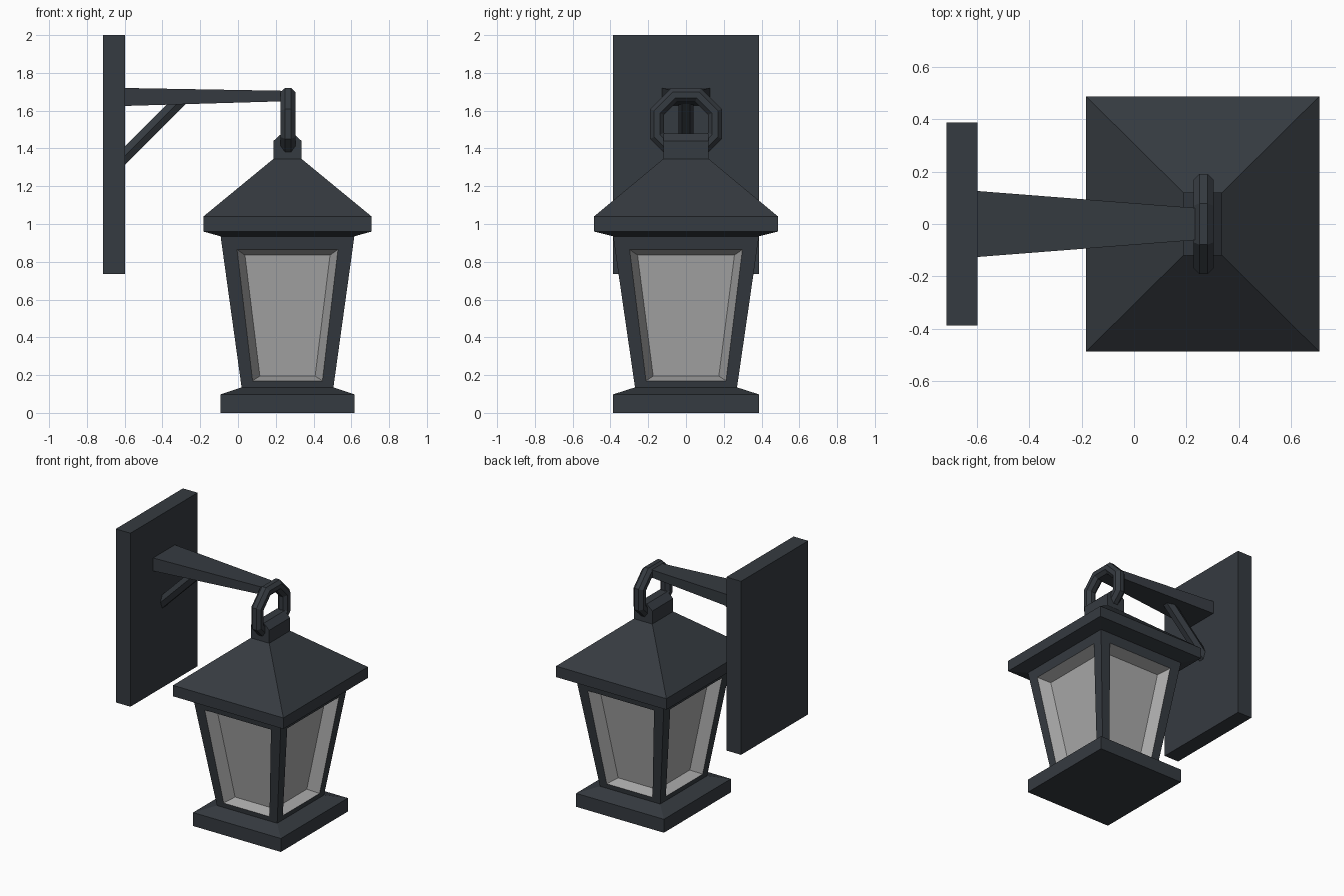
import bpy, bmesh, math
from mathutils import Vector, Matrix

if "Cube" in bpy.data.objects:
    bpy.data.objects.remove(bpy.data.objects["Cube"])

CX = 0.262  # lantern axis


def material(name, color):
    m = bpy.data.materials.new(name)
    m.diffuse_color = color
    m.use_nodes = True
    m.node_tree.nodes["Principled BSDF"].inputs["Base Color"].default_value = m.diffuse_color
    return m


IRON = material("dark_iron", (0.036, 0.043, 0.052, 1))
GLASS = material("grey_glass", (0.4, 0.4, 0.4, 1))


def make(name, verts, faces, mat=IRON):
    mesh = bpy.data.meshes.new(name)
    mesh.from_pydata([tuple(v) for v in verts], [], faces)
    bm = bmesh.new()
    bm.from_mesh(mesh)
    bmesh.ops.remove_doubles(bm, verts=bm.verts, dist=1e-5)
    bmesh.ops.recalc_face_normals(bm, faces=bm.faces)
    bm.to_mesh(mesh)
    bm.free()
    mesh.materials.append(mat)
    ob = bpy.data.objects.new(name, mesh)
    bpy.context.collection.objects.link(ob)
    return ob


def skin(name, rings, closed=False):
    """Join equal-sized vertex rings into a solid or a closed loop."""
    n, k = len(rings[0]), len(rings)
    faces = []
    for r in range(k if closed else k - 1):
        s = (r + 1) % k
        faces += [(r*n + i, r*n + (i+1) % n, s*n + (i+1) % n, s*n + i) for i in range(n)]
    if not closed:
        faces += [tuple(range(n))[::-1], tuple(range((k-1)*n, k*n))]
    return make(name, [v for ring in rings for v in ring], faces)


def rect_z(hx, hy, z, cx=CX):
    return [(cx-hx, -hy, z), (cx+hx, -hy, z), (cx+hx, hy, z), (cx-hx, hy, z)]


def rect_x(x, hy, z0, z1):
    return [(x, -hy, z0), (x, hy, z0), (x, hy, z1), (x, -hy, z1)]


# Wall plate and tapered arm
skin("wall_plate", [rect_x(-0.715, 0.387, 0.735, 2.0), rect_x(-0.597, 0.387, 0.735, 2.0)])
skin("arm", [rect_x(-0.60, 0.126, 1.625, 1.72), rect_x(0.25, 0.06, 1.65, 1.705)])

# Six-sided diagonal brace
across = Vector((-1, 0, 1)).normalized()
brace = []
for p in (Vector((-0.65, 0, 1.31)), Vector((-0.30, 0, 1.66))):
    brace.append([p + 0.04*(Vector((0, 1, 0))*math.cos(a) + across*math.sin(a))
                  for a in (i*math.pi/3 for i in range(6))])
skin("brace", brace)

# Eight-sided hanging ring
ring = []
for i in range(8):
    a = (i + 0.5)*math.pi/4
    loop = []
    for j in range(8):
        b = (j + 0.5)*math.pi/4
        r = (0.153 + 0.04*math.cos(b)) / math.cos(math.pi/8)
        loop.append((0.265 + 0.042*math.sin(b), r*math.cos(a), 1.53 + r*math.sin(a)))
    ring.append(loop)
skin("hanging_ring", ring, closed=True)

# Cap, roof and base
skin("roof_cap", [rect_z(0.074, 0.12, 1.33), rect_z(0.074, 0.12, 1.44), rect_z(0.03, 0.12, 1.48)])
skin("roof", [rect_z(0.354, 0.386, 0.935), rect_z(0.445, 0.487, 0.96),
              rect_z(0.445, 0.487, 1.04), rect_z(0.074, 0.12, 1.345)])
skin("base", [rect_z(0.354, 0.386, 0), rect_z(0.354, 0.386, 0.098), rect_z(0.243, 0.27, 0.135)])


# Tapered body: each side is a frame around a recessed glass pane
def trapezoid(side, zb, zt, margin_b, margin_t, depth):
    pts = []
    for z, m, s in ((zb, margin_b, -1), (zb, margin_b, 1), (zt, margin_t, 1), (zt, margin_t, -1)):
        t = (z - 0.135) / 0.80
        hx, hy = 0.243 + 0.111*t, 0.27 + 0.116*t
        wide, out = (hx, hy) if side % 2 == 0 else (hy, hx)
        p = Vector((s*(wide - m), -(out - depth), z))
        pts.append(Matrix.Rotation(side*math.pi/2, 3, 'Z') @ p + Vector((CX, 0, 0)))
    return pts


def bridge(a, b):
    return [(a+i, a+(i+1) % 4, b+(i+1) % 4, b+i) for i in range(4)]


frame_v, frame_f, glass_v, glass_f = [], [], [], []
for side in range(4):
    outer = trapezoid(side, 0.135, 0.935, 0, 0, 0)
    opening = trapezoid(side, 0.17, 0.865, 0.063, 0.077, 0)
    pane = trapezoid(side, 0.195, 0.835, 0.105, 0.115, 0.08)
    n = len(frame_v)
    frame_v += outer + opening
    frame_f += bridge(n, n + 4)
    glass_v += opening + pane
    glass_f += bridge(n, n + 4) + [(n+4, n+5, n+6, n+7)]
make("lantern_frame", frame_v, frame_f)
glass = make("glass_panes", glass_v, glass_f, GLASS)

# Keep every pane facing outwards from the lantern axis
bm = bmesh.new()
bm.from_mesh(glass.data)
for start in range(0, 20, 5):
    bm.faces.ensure_lookup_table()
    group = bm.faces[start:start + 5]
    f = group[4]
    if f.normal.dot(f.calc_center_median() - Vector((CX, 0, 0.5))) < 0:
        bmesh.ops.reverse_faces(bm, faces=group)
bm.to_mesh(glass.data)
bm.free()
